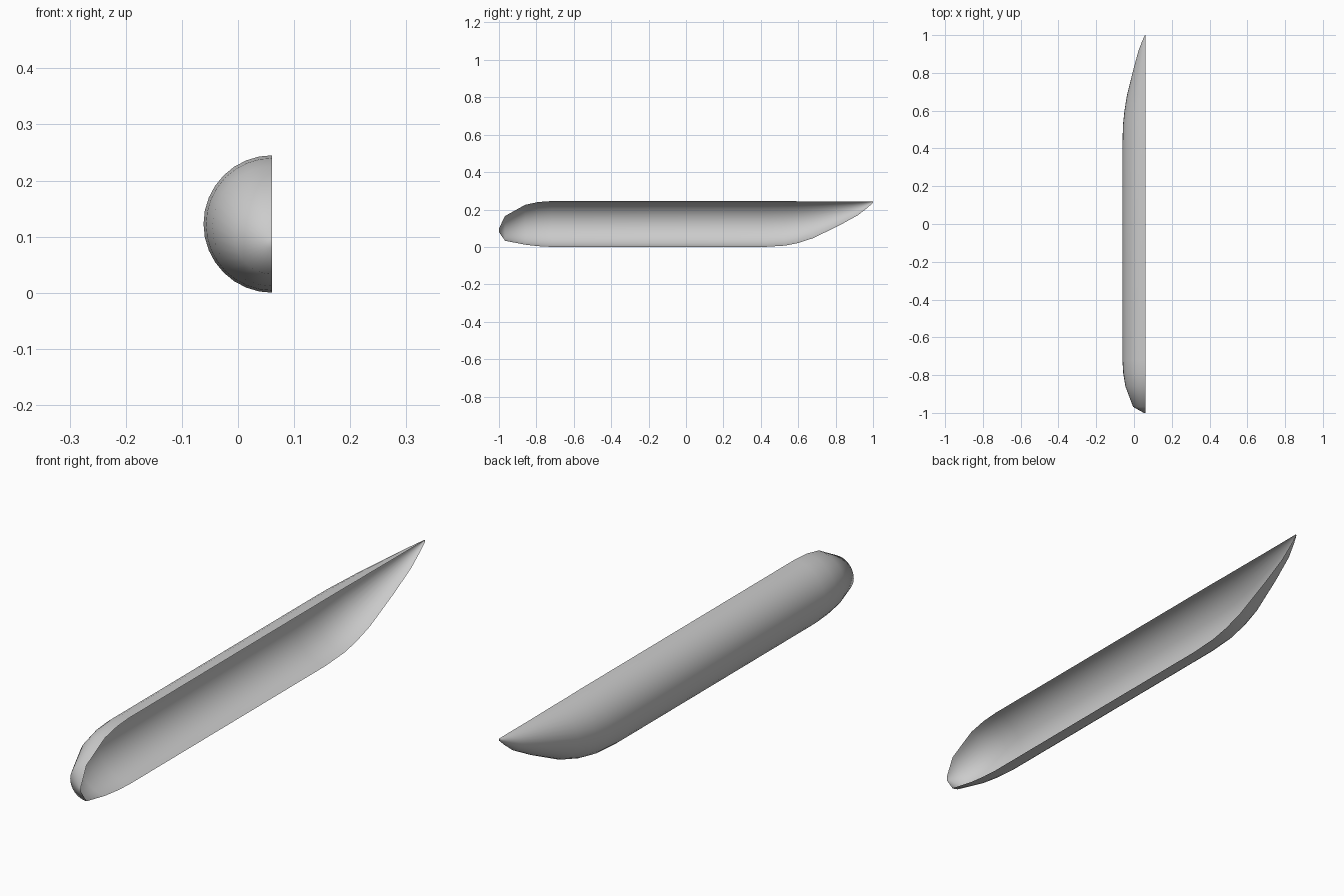
import bpy, bmesh, math

if "Cube" in bpy.data.objects:
    bpy.data.objects.remove(bpy.data.objects["Cube"])

# Stations along the length: (y, bottom z, top z)
STATIONS = [
    (-1.0, 0.080, 0.098), (-0.968, 0.033, 0.165), (-0.86, 0.012, 0.225),
    (-0.79, 0.004, 0.240), (-0.72, 0.0, 0.245), (0.42, 0.0, 0.245),
    (0.53, 0.007, 0.245), (0.60, 0.021, 0.244), (0.68, 0.047, 0.244), (0.82, 0.115, 0.243),
    (0.92, 0.170, 0.243), (0.97, 0.209, 0.243), (1.0, 0.236, 0.243),
]
OPEN_X = 0.061   # plane of the open side
SEGS = 16        # segments per half circle

# Half-round open shell, lofted through semicircular sections
bm = bmesh.new()
rings = []
for y, lo, hi in STATIONS:
    r, c = (hi - lo) / 2, (hi + lo) / 2
    rings.append([bm.verts.new((OPEN_X - r * math.sin(math.pi * i / SEGS), y,
                                c - r * math.cos(math.pi * i / SEGS)))
                  for i in range(SEGS + 1)])
for a, b in zip(rings, rings[1:]):
    for i in range(SEGS):
        bm.faces.new((a[i], a[i + 1], b[i + 1], b[i]))

# Small caps closing the blunt tip and the pointed tip
bm.faces.new(rings[0])
bm.faces.new(rings[-1])
bmesh.ops.recalc_face_normals(bm, faces=bm.faces)
# Normals face outward, away from the open side
mid = max(bm.faces, key=lambda f: f.calc_area())
if mid.normal.x * (mid.calc_center_median().x - OPEN_X) < 0:
    bmesh.ops.reverse_faces(bm, faces=bm.faces)

mesh = bpy.data.meshes.new("half_shell")
bm.to_mesh(mesh)
bm.free()
shell = bpy.data.objects.new("half_shell", mesh)
bpy.context.collection.objects.link(shell)

# Smooth shading
bpy.context.view_layer.objects.active = shell
shell.select_set(True)
bpy.ops.object.shade_smooth_by_angle(angle=math.radians(50))
